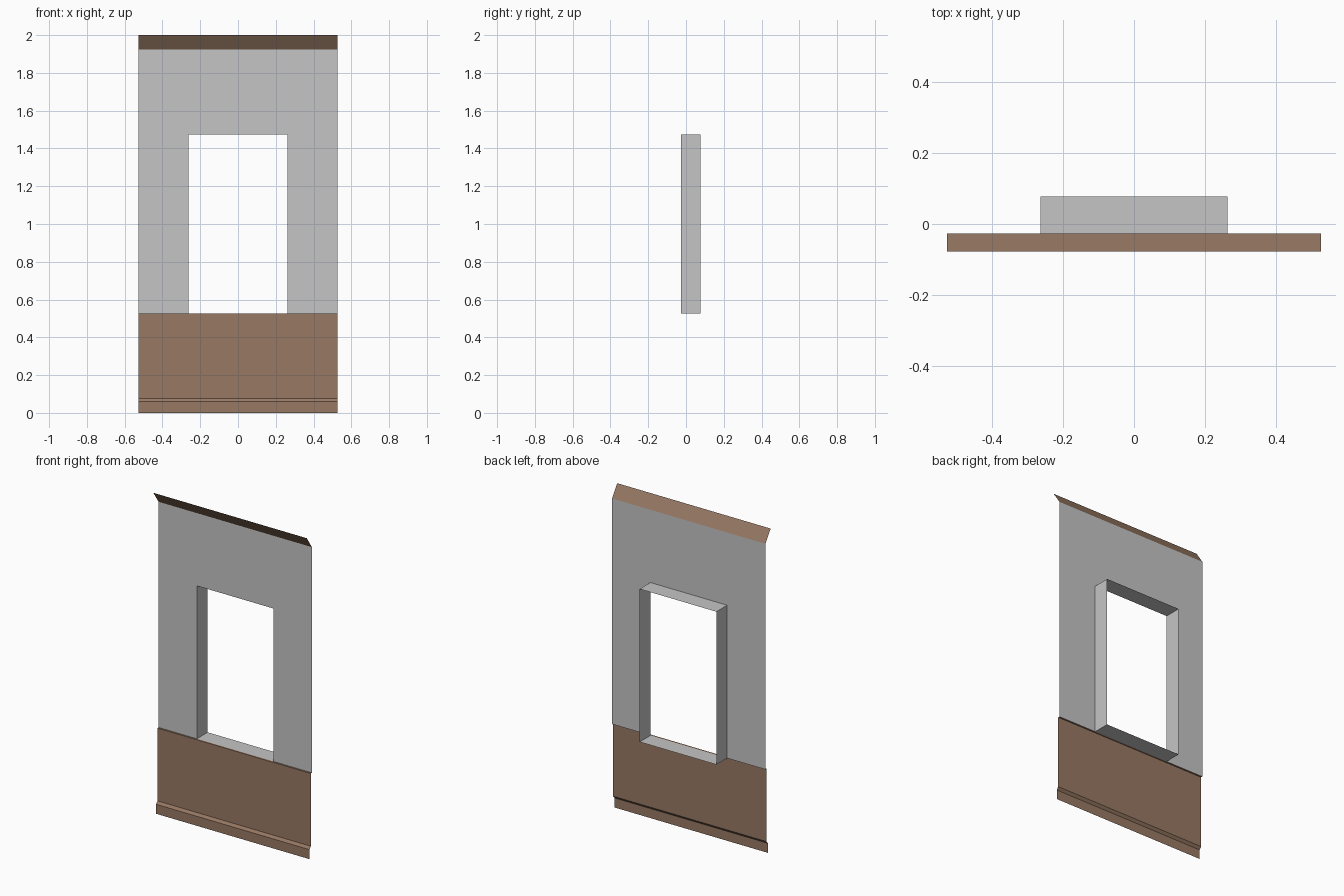
import bpy
import bmesh

if "Cube" in bpy.data.objects:
    bpy.data.objects.remove(bpy.data.objects["Cube"])

HALF_W = 0.526                      # half width of the wall section
WALL_Y, BACK_Y = -0.027, 0.078      # wall plane, rear edge of window reveal
OPEN_X, OPEN_LO, OPEN_HI = 0.263, 0.526, 1.474
CROWN_Z = 1.925


def material(name, rgb):
    m = bpy.data.materials.new(name)
    m.diffuse_color = (*rgb, 1)
    m.use_nodes = True
    m.node_tree.nodes["Principled BSDF"].inputs["Base Color"].default_value = m.diffuse_color
    return m


plaster = material("grey_plaster", (0.56, 0.56, 0.56))
wood = material("brown_wood", (0.31, 0.19, 0.125))


def sheet(name, quads, mat):
    """Thin sheet object from a list of quads, welded along shared edges."""
    bm = bmesh.new()
    for q in quads:
        bm.faces.new([bm.verts.new(p) for p in q])
    bmesh.ops.remove_doubles(bm, verts=bm.verts, dist=1e-5)
    me = bpy.data.meshes.new(name)
    bm.to_mesh(me)
    bm.free()
    me.materials.append(mat)
    ob = bpy.data.objects.new(name, me)
    bpy.context.collection.objects.link(ob)
    return ob


def moulding(name, profile, mat):
    """Sweep a (y, z) profile, listed bottom to top, across the wall width."""
    quads = [[(-HALF_W, *a), (HALF_W, *a), (HALF_W, *b), (-HALF_W, *b)]
             for a, b in zip(profile, profile[1:])]
    return sheet(name, quads, mat)


# Wall: a grid of panels around the window opening, facing the front
xs = [-HALF_W, -OPEN_X, OPEN_X, HALF_W]
zs = [OPEN_LO, OPEN_HI, CROWN_Z]
panels = []
for i in range(3):
    for k in range(2):
        if (i, k) != (1, 0):
            x0, x1, z0, z1 = xs[i], xs[i + 1], zs[k], zs[k + 1]
            panels.append([(x0, WALL_Y, z0), (x1, WALL_Y, z0),
                           (x1, WALL_Y, z1), (x0, WALL_Y, z1)])
sheet("plaster_wall", panels, plaster)

# Window reveal: four-sided sleeve running backward, facing the opening
loop = [(-OPEN_X, OPEN_LO), (OPEN_X, OPEN_LO), (OPEN_X, OPEN_HI), (-OPEN_X, OPEN_HI)]
sheet("window_reveal",
      [[(a[0], WALL_Y, a[1]), (b[0], WALL_Y, b[1]),
        (b[0], BACK_Y, b[1]), (a[0], BACK_Y, a[1])]
       for a, b in zip(loop, loop[1:] + loop[:1])], plaster)

# Wainscot with bevelled skirting at the foot and a small ledge on top
moulding("wainscot_and_skirting",
         [(-0.051, 0), (-0.051, 0.059), (-0.038, 0.075),
          (-0.038, OPEN_LO), (WALL_Y, OPEN_LO)], wood)

# Crown moulding leaning out toward the front
moulding("crown_moulding", [(WALL_Y, CROWN_Z), (-0.078, 2.0)], wood)
